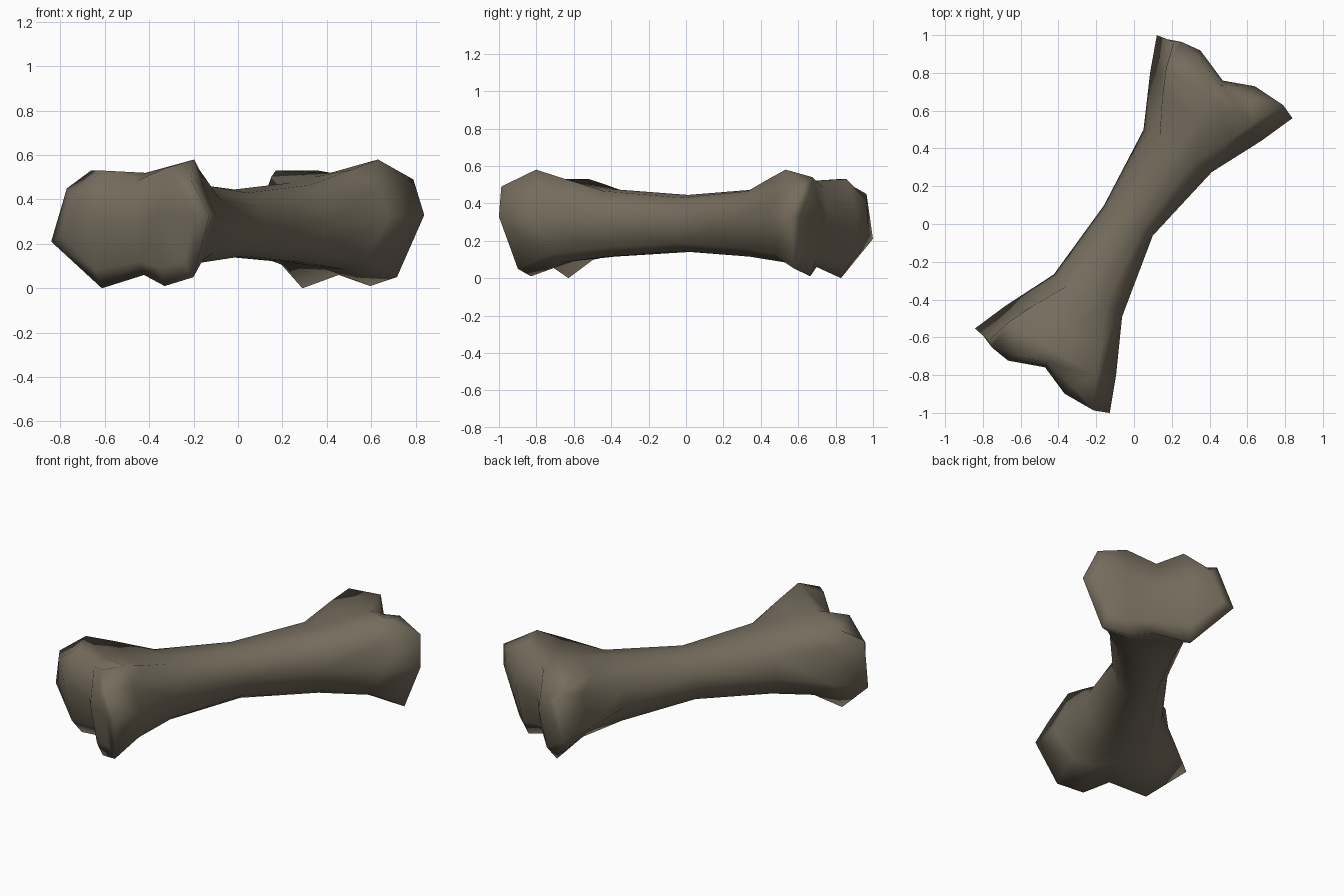
import bpy, bmesh, math
from mathutils import Vector

if "Cube" in bpy.data.objects:
    bpy.data.objects.remove(bpy.data.objects["Cube"])

# Local frame: x along the bone, y to its left, z up. One half is lofted, then mirrored.
# Shaft cross-sections (y, z): middle and flare, starting at the narrow right side
mid = [(-.117, .29), (-.103, .37), (-.05, .43), (.02, .445), (.10, .43), (.165, .36),
       (.187, .28), (.13, .18), (.04, .14), (-.03, .145), (-.09, .19)]
flare = [(-.205, .31), (-.185, .40), (-.10, .465), (0, .475), (.12, .46), (.197, .37),
         (.22, .26), (.15, .14), (0, .115), (-.08, .115), (-.15, .16)]
# Widest outline of the two-knob head (x, y, z)
rim = [(.918, -.418, .33), (.951, -.34, .49), (.785, -.255, .58), (.79, 0, .52),
       (.79, .29, .53), (.931, .33, .45), (.913, .424, .21), (.857, .19, 0),
       (.832, -.018, .06), (.879, -.156, .01), (.87, -.303, .05)]
# Rounded tops of the knobs and the dip between them, by outline position
tops = {2: (.90, -.17, .54), 3: (.865, 0, .485), 4: (.92, .145, .53)}
# How far the rest of the shoulder ring runs forward to the knob tips
forward = {0: .5, 1: .3, 5: .6, 6: .22, 7: .55, 8: .6, 9: .45, 10: .3}
# Knob tips and the notch between them
knob_r, notch, knob_l = (.957, -.16, .33), (.893, 0, .30), (.966, .186, .32)


def lerp(a, b, t):
    return a + (b - a) * t


rings = [[Vector((0, y, z)) for y, z in mid], [Vector((.45, y, z)) for y, z in flare]]
outline = [Vector(p) for p in rim]

# Neck ring: the underside stays high until close to the head
neck = []
for a, b in zip(rings[1], outline):
    neck.append(Vector((lerp(a.x, b.x, .6), lerp(a.y, b.y, .64),
                        lerp(a.z, b.z, .6 if a.z > .25 else .3))))

# Rounded shoulder ring: the outline drawn in towards each knob tip
shoulder = []
for i, p in enumerate(outline):
    if i in tops:
        shoulder.append(Vector(tops[i]))
        continue
    c = notch if i == 8 else knob_l if 3 < i < 8 else knob_r
    shoulder.append(Vector((lerp(p.x, c[0], forward[i]), lerp(p.y, c[1], .25),
                            lerp(p.z, c[2], .25))))
rings += [neck, outline, shoulder]

# Loft the rings
bm = bmesh.new()
loops = [[bm.verts.new(p) for p in ring] for ring in rings]
n = len(mid)
for a, b in zip(loops, loops[1:]):
    for i in range(n):
        j = (i + 1) % n
        bm.faces.new((a[i], a[j], b[j], b[i]))

# Close each knob with a fan that meets at the notch
end = loops[-1]
nv = bm.verts.new(notch)
for tip, ids in ((knob_l, [3, 4, 5, 6, 7, 8]), (knob_r, [8, 9, 10, 0, 1, 2, 3])):
    tv = bm.verts.new(tip)
    edge = [nv] + [end[i] for i in ids] + [nv]
    for a, b in zip(edge, edge[1:]):
        bm.faces.new((a, b, tv))
bmesh.ops.recalc_face_normals(bm, faces=bm.faces)
bm.faces.ensure_lookup_table()
if bm.faces[-1].normal.x < 0:
    bmesh.ops.reverse_faces(bm, faces=bm.faces)
for f in bm.faces:
    f.smooth = True

me = bpy.data.meshes.new("bone")
bm.to_mesh(me)
bm.free()
bone = bpy.data.objects.new("bone", me)
bpy.context.collection.objects.link(bone)
bone.rotation_euler.z = math.radians(58.2)

# Mirror to the other end
mirror = bone.modifiers.new("other_end", 'MIRROR')
mirror.use_axis = (True, False, False)
mirror.use_clip = True

mat = bpy.data.materials.new("old bone brown")
mat.diffuse_color = (.178, .15, .108, 1)
mat.use_nodes = True
mat.node_tree.nodes["Principled BSDF"].inputs["Base Color"].default_value = mat.diffuse_color
me.materials.append(mat)
